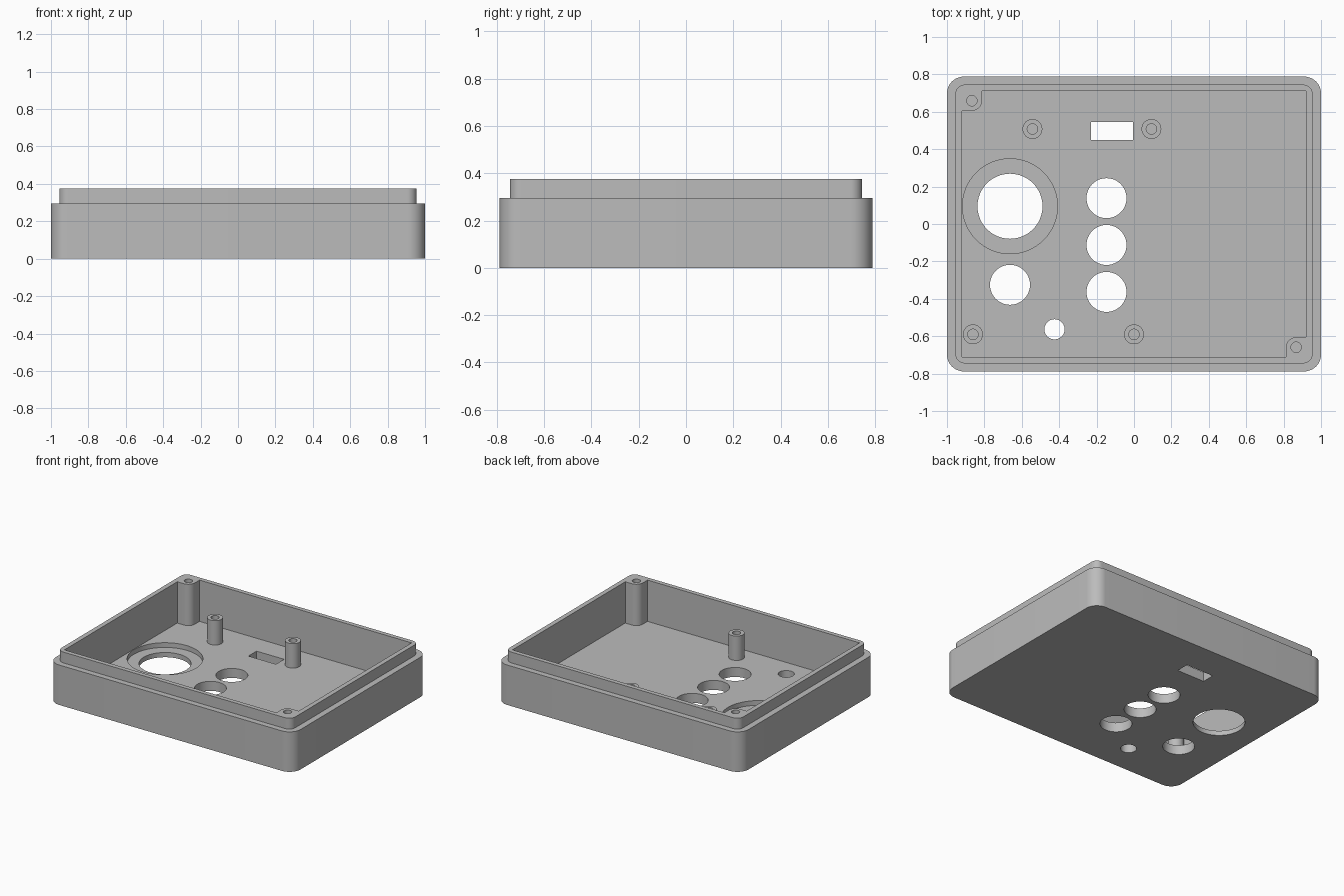
import bpy
import bmesh
from math import cos, sin, pi

if "Cube" in bpy.data.objects:
    bpy.data.objects.remove(bpy.data.objects["Cube"], do_unlink=True)

grey = bpy.data.materials.new("plain grey")
grey.use_nodes = True
colour = (0.5, 0.5, 0.5, 1)
grey.diffuse_color = colour
grey.node_tree.nodes["Principled BSDF"].inputs["Base Color"].default_value = colour

FLOOR, SHOULDER, RIM = 0.07, 0.295, 0.375
HALF_X, HALF_Y = 0.92, 0.712


def arc(cx, cy, r, start, sweep, steps):
    return [(cx + r * cos(start + sweep * i / steps),
             cy + r * sin(start + sweep * i / steps)) for i in range(steps + 1)]


def rounded(hx, hy, r):
    pts = []
    for i, (sx, sy) in enumerate([(1, 1), (-1, 1), (-1, -1), (1, -1)]):
        pts += arc(sx * (hx - r), sy * (hy - r), r, i * pi / 2, pi / 2, 12)
    return pts


def circle(x, y, r, steps=48):
    return arc(x, y, r, 0, 2 * pi, steps)[:-1]


def prism(name, outline, z0, z1):
    """Extrude an outline from z0 to z1."""
    bm = bmesh.new()
    base = bm.faces.new([bm.verts.new((x, y, z0)) for x, y in outline])
    top = bmesh.ops.extrude_face_region(bm, geom=[base])["geom"]
    bmesh.ops.translate(bm, vec=(0, 0, z1 - z0),
                        verts=[v for v in top if isinstance(v, bmesh.types.BMVert)])
    bmesh.ops.recalc_face_normals(bm, faces=bm.faces)
    mesh = bpy.data.meshes.new(name)
    bm.to_mesh(mesh)
    bm.free()
    mesh.materials.append(grey)
    obj = bpy.data.objects.new(name, mesh)
    bpy.context.collection.objects.link(obj)
    return obj


def activate(obj):
    bpy.ops.object.select_all(action="DESELECT")
    obj.select_set(True)
    bpy.context.view_layer.objects.active = obj


def combine(obj, tool, operation="DIFFERENCE"):
    """Apply a boolean and discard the tool."""
    activate(obj)
    mod = obj.modifiers.new("boolean", "BOOLEAN")
    mod.operation, mod.solver, mod.object = operation, "EXACT", tool
    bpy.ops.object.modifier_apply(modifier=mod.name)
    bpy.data.objects.remove(tool, do_unlink=True)


def cut(obj, outline, z0, z1):
    combine(obj, prism("cutter", outline, z0, z1))


def smooth(obj):
    activate(obj)
    bpy.ops.object.shade_smooth_by_angle(angle=pi / 6)


# Case with a stepped lip
case = prism("case", rounded(1, 0.788, 0.09), 0, SHOULDER)
combine(case, prism("lip", rounded(0.955, 0.745, 0.05), 0.15, RIM), "UNION")

# Cavity, leaving a rounded screw boss in two opposite corners
BOSS_X, BOSS_Y, BOSS_R = 0.867, 0.659, 0.054
notch = [(-HALF_X, BOSS_Y - BOSS_R)]
notch += arc(-BOSS_X, BOSS_Y, BOSS_R, -pi / 2, pi / 2, 12)
notch += [(BOSS_R - BOSS_X, HALF_Y)]
half = notch + [(HALF_X, HALF_Y)]
cut(case, half + [(-x, -y) for x, y in half], FLOOR, 0.5)
for s in (1, -1):
    cut(case, circle(-s * BOSS_X, s * BOSS_Y, 0.028, 24), FLOOR, 0.5)

# Floor openings: recessed large hole, round holes and a slot
cut(case, circle(-0.663, 0.095, 0.254, 64), 0.035, 0.15)
for x, y, r in [(-0.663, 0.095, 0.174), (-0.663, -0.325, 0.107),
                (-0.147, 0.138, 0.107), (-0.147, -0.112, 0.107),
                (-0.147, -0.363, 0.107), (-0.425, -0.563, 0.054)]:
    cut(case, circle(x, y, r), -0.1, 0.15)
cut(case, [(-0.23, 0.45), (-0.005, 0.45), (-0.005, 0.545), (-0.23, 0.545)], -0.1, 0.15)
smooth(case)

# Hollow standoffs
for i, (x, y) in enumerate([(-0.543, 0.508), (0.093, 0.508),
                            (-0.861, -0.59), (0, -0.59)]):
    post = prism(f"standoff_{i + 1}", circle(x, y, 0.053, 32), FLOOR, 0.25)
    cut(post, circle(x, y, 0.028, 24), FLOOR - 0.02, 0.4)
    smooth(post)
